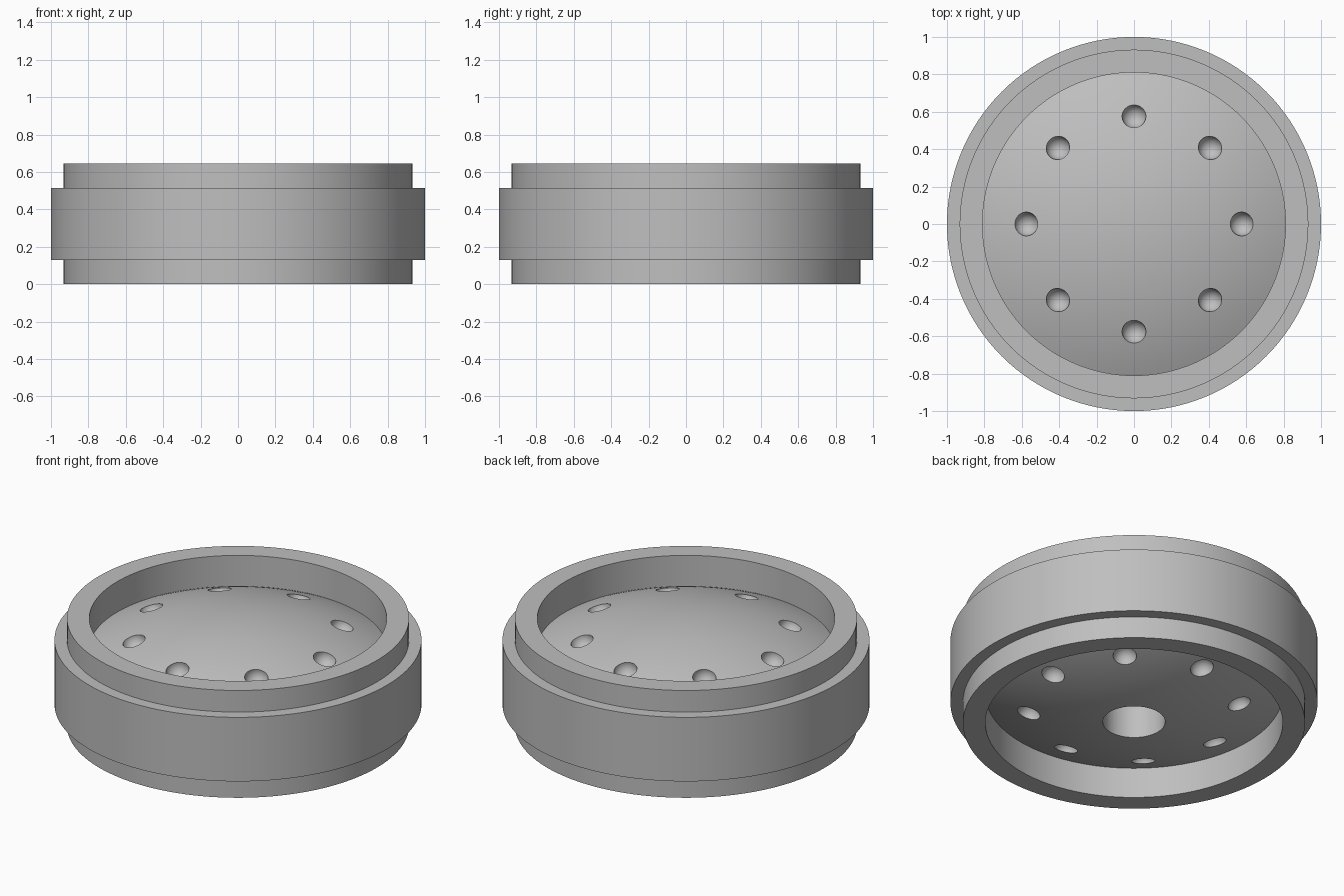
import bpy
import bmesh
import math
from mathutils import Matrix, Vector

cube = bpy.data.objects.get("Cube")
if cube:
    bpy.data.objects.remove(cube, do_unlink=True)

HEIGHT = 0.645
RIM_INNER, RIM_OUTER, BAND = 0.81, 0.932, 1.0
STEP = 0.13           # height of the narrow collar at each end
DOME_R = 1.88         # sphere radius of the domed faces
SEGMENTS = 128
DOME_RINGS = 20

metal = bpy.data.materials.new("grey metal")
metal.use_nodes = True
grey = (0.52, 0.52, 0.52, 1)
metal.diffuse_color = grey
metal.node_tree.nodes["Principled BSDF"].inputs["Base Color"].default_value = grey


def sag(r):
    """Drop of the dome below its crown at radius r."""
    return DOME_R - math.sqrt(DOME_R ** 2 - r ** 2)


def new_object(name, bm):
    bmesh.ops.recalc_face_normals(bm, faces=bm.faces)
    mesh = bpy.data.meshes.new(name)
    bm.to_mesh(mesh)
    bm.free()
    mesh.materials.append(metal)
    obj = bpy.data.objects.new(name, mesh)
    bpy.context.collection.objects.link(obj)
    return obj


# Half profile from lower crown to the outer band, mirrored for the upper half
radii = [RIM_INNER * i / DOME_RINGS for i in range(DOME_RINGS + 1)]
lower = [(r, sag(r)) for r in radii]
lower += [(RIM_INNER, 0), (RIM_OUTER, 0), (RIM_OUTER, STEP), (BAND, STEP)]
profile = lower + [(r, HEIGHT - z) for r, z in reversed(lower)]

# Turned body
bm = bmesh.new()
verts = [bm.verts.new((r, 0, z)) for r, z in profile]
edges = [bm.edges.new(pair) for pair in zip(verts, verts[1:])]
bmesh.ops.spin(bm, geom=verts + edges, cent=(0, 0, 0), axis=(0, 0, 1),
               angle=math.tau, steps=SEGMENTS, use_duplicate=False)
bmesh.ops.remove_doubles(bm, verts=bm.verts, dist=0.0001)
body = new_object("domed_disc_body", bm)

# Cutter: round dimples on both domes and a blind centre bore from below
bm = bmesh.new()
DIMPLE_RING, DIMPLE_R = 0.576, 0.064
for i in range(8):
    a = i * math.tau / 8
    for z in (sag(DIMPLE_RING), HEIGHT - sag(DIMPLE_RING)):
        spot = Vector((DIMPLE_RING * math.cos(a), DIMPLE_RING * math.sin(a), z))
        bmesh.ops.create_uvsphere(bm, u_segments=32, v_segments=18, radius=DIMPLE_R,
                                  matrix=Matrix.Translation(spot))
bmesh.ops.create_cone(bm, cap_ends=True, segments=64, radius1=0.17, radius2=0.17,
                      depth=0.6, matrix=Matrix.Translation((0, 0, 0.1)))
cutter = new_object("hole_cutter", bm)
cutter.hide_render = True

# Cut the holes, then shade
bpy.ops.object.select_all(action='DESELECT')
bpy.context.view_layer.objects.active = body
body.select_set(True)
cut = body.modifiers.new("holes", 'BOOLEAN')
cut.operation = 'DIFFERENCE'
cut.solver = 'EXACT'
cut.object = cutter
bpy.ops.object.modifier_apply(modifier=cut.name)
bpy.data.objects.remove(cutter, do_unlink=True)
bpy.ops.object.shade_smooth_by_angle(angle=math.radians(30))
